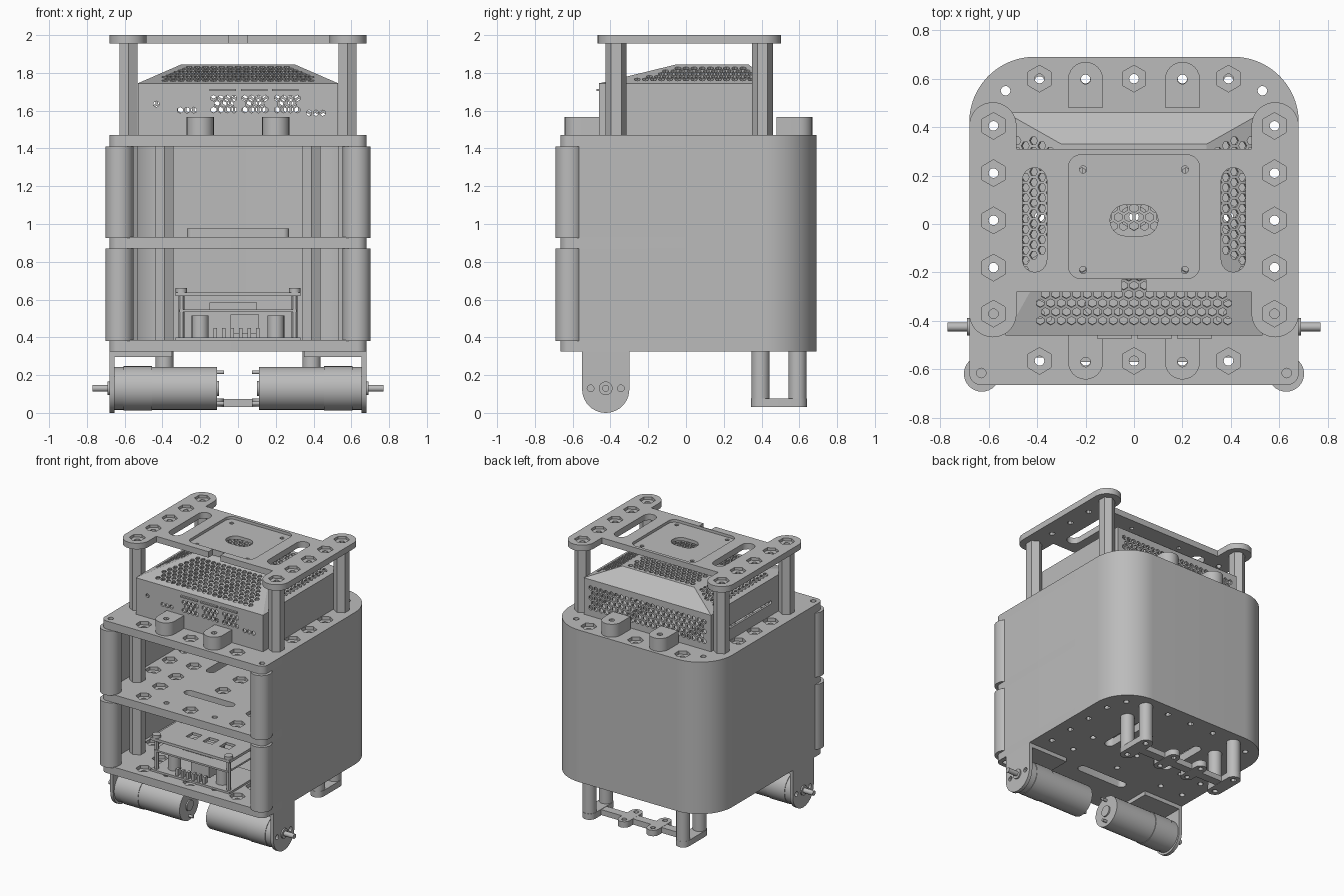
import bpy, bmesh
from math import pi, cos, sin, radians
from mathutils import Matrix, Vector

cube = bpy.data.objects.get("Cube")
if cube:
    bpy.data.objects.remove(cube, do_unlink=True)

grey = bpy.data.materials.new("light_grey")
grey.use_nodes = True
tone = (0.5, 0.5, 0.5, 1)
grey.diffuse_color = tone
for node in grey.node_tree.nodes:
    if node.type == 'BSDF_PRINCIPLED':
        node.inputs["Base Color"].default_value = tone

parts = []
SIDES = (-1, 1)
ALONG_X = Matrix.Rotation(pi / 2, 4, 'Y')   # local z -> x, local x -> -z


# Flat outlines
def arc(x, y, r, a0, a1, n=12):
    return [(x + r * cos(radians(a0 + (a1 - a0) * i / n)),
             y + r * sin(radians(a0 + (a1 - a0) * i / n))) for i in range(n + 1)]


def circle(x, y, r, n=24):
    return arc(x, y, r, 0, 360, n)[:-1]


def hexagon(x, y, r=0.055):
    return arc(x, y, r, 30, 390, 6)[:-1]


def rrect(x0, y0, x1, y1, r):
    return (arc(x1 - r, y0 + r, r, -90, 0) + arc(x1 - r, y1 - r, r, 0, 90) +
            arc(x0 + r, y1 - r, r, 90, 180) + arc(x0 + r, y0 + r, r, 180, 270))


def rect(x0, y0, x1, y1):
    return [(x0, y0), (x1, y0), (x1, y1), (x0, y1)]


def slot_x(x, y, half, r):
    return arc(x + half, y, r, -90, 90) + arc(x - half, y, r, 90, 270)


def slot_y(x, y, half, r):
    return arc(x, y + half, r, 0, 180) + arc(x, y - half, r, 180, 360)


def honeycomb(quad, margin, pitch=0.043, r=0.018):
    """Hexagons that keep a margin inside a convex counter-clockwise outline."""
    pts = [Vector(p) for p in quad]
    x0, x1 = min(p.x for p in pts), max(p.x for p in pts)
    y0, y1 = min(p.y for p in pts), max(p.y for p in pts)
    rise = pitch * 0.866
    rows, cols = int((y1 - y0) / rise / 2) + 1, int((x1 - x0) / pitch / 2) + 1
    found = []
    for j in range(-rows, rows + 1):
        for i in range(-cols, cols + 1):
            c = Vector(((x0 + x1) / 2 + (i + (j % 2) / 2) * pitch, (y0 + y1) / 2 + j * rise))
            edges = zip(pts, pts[1:] + pts[:1])
            if all((b - a).normalized().cross(c - a) > margin for a, b in edges):
                found.append(hexagon(c.x, c.y, r))
    return found


# Solid from an outline (first loop) and its holes (other loops)
def prism(name, loops, z0, z1, matrix=Matrix()):
    curve = bpy.data.curves.new(name, 'CURVE')
    curve.dimensions, curve.fill_mode = '2D', 'BOTH'
    curve.extrude = (z1 - z0) / 2
    for loop in loops:
        spline = curve.splines.new('POLY')
        spline.points.add(len(loop) - 1)
        for point, (x, y) in zip(spline.points, loop):
            point.co = (x, y, 0, 1)
        spline.use_cyclic_u = True
    temp = bpy.data.objects.new(name + "_outline", curve)
    bpy.context.collection.objects.link(temp)
    graph = bpy.context.evaluated_depsgraph_get()
    mesh = bpy.data.meshes.new_from_object(temp.evaluated_get(graph))
    bpy.data.objects.remove(temp, do_unlink=True)
    bpy.data.curves.remove(curve)
    mesh.transform(matrix @ Matrix.Translation((0, 0, (z0 + z1) / 2)))
    bm = bmesh.new()
    bm.from_mesh(mesh)
    bmesh.ops.remove_doubles(bm, verts=bm.verts, dist=0.0002)
    bmesh.ops.recalc_face_normals(bm, faces=bm.faces)
    bm.to_mesh(mesh)
    bm.free()
    mesh.materials.clear()
    mesh.materials.append(grey)
    ob = bpy.data.objects.new(name, mesh)
    bpy.context.collection.objects.link(ob)
    parts.append(ob)


def panel(name, corners, vent=None, holes=(), thick=0.015):
    """Sheet through four corners, counter-clockwise from outside."""
    c = [Vector(p) for p in corners]
    u = (c[1] - c[0]).normalized()
    n = u.cross(c[3] - c[0]).normalized()
    v = n.cross(u)
    frame = Matrix.Translation(c[0]) @ Matrix((u, v, n)).transposed().to_4x4()
    flat = [((p - c[0]).dot(u), (p - c[0]).dot(v)) for p in c]
    loops = [flat] + list(holes)
    if vent:
        loops += honeycomb(flat, vent)
    prism(name, loops, -thick, 0, frame)


def post(name, x, y, z0, z1):
    prism(name, [hexagon(x, y), circle(x, y, 0.02, 12)], z0, z1)


# Three decks: round holes below, hexagonal nut pockets above
STRIP_Y = (0.405, 0.21, 0.015, -0.18, -0.37)
deck = (arc(0.63, -0.615, 0.05, -90, 0) + arc(0.41, 0.42, 0.27, 0, 90, 20) +
        arc(-0.41, 0.42, 0.27, 90, 180, 20) + arc(-0.63, -0.615, 0.05, 180, 270))
nuts = [(s * 0.58, y) for s in SIDES for y in STRIP_Y]
nuts += [(x, y) for x in (-0.39, 0, 0.39) for y in (0.6, -0.565)]
nuts += [(x, y) for x in (-0.39, 0, 0.39) for y in (-0.18, 0.03)] + [(-0.39, -0.37), (0.39, -0.37)]
plain = [(s * x, y) for s in SIDES for x, y in
         ((0.53, 0.55), (0.63, -0.615), (0.2, 0.6), (0.2, -0.565))]
openings = [circle(x, y, 0.02, 12) for x, y in plain]
openings += [slot_x(0, -0.34, 0.17, 0.035)] + [slot_y(s * 0.25, 0.2, 0.16, 0.035) for s in SIDES]
for name, z in (("lower", 0.325), ("middle", 0.87), ("upper", 1.41)):
    prism(name + "_deck_base", [deck] + openings + [circle(x, y, 0.02, 12) for x, y in nuts], z, z + 0.035)
    prism(name + "_deck_top", [deck] + openings + [hexagon(x, y) for x, y in nuts], z + 0.035, z + 0.06)

# Wrap-around shell, front columns and inner posts in both bays
shell = ([(0.68, -0.6)] + arc(0.41, 0.42, 0.27, 0, 90, 20) + arc(-0.41, 0.42, 0.27, 90, 180, 20) +
         [(-0.68, -0.6), (-0.65, -0.6)] + arc(-0.41, 0.42, 0.24, 180, 90, 20) +
         arc(0.41, 0.42, 0.24, 90, 0, 20) + [(0.65, -0.6)])
for name, z0, z1 in (("lower", 0.385, 0.87), ("upper", 0.93, 1.41)):
    prism(name + "_shell", [shell], z0, z1)
    for s in SIDES:
        prism(name + "_front_column", [circle(s * 0.628, -0.618, 0.074, 32)], z0 - 0.005, z1)
        post(name + "_side_post", s * 0.58, -0.37, z0, z1)
        post(name + "_rear_post", s * 0.39, 0.6, z0, z1)

# Handle plate on four posts
right = ([(0.05, -0.23), (0.05, -0.28), (0.485, -0.28)] + arc(0.5825, -0.37, 0.0975, 180, 360, 18) +
         arc(0.5825, 0.405, 0.0975, 0, 180, 18) + [(0.485, 0.31)])
handle = right + [(-x, y) for x, y in reversed(right)]
slots = [slot_y(s * 0.41, 0.017, 0.165, 0.05) for s in SIDES]
strip = [(s * 0.58, y) for s in SIDES for y in STRIP_Y]
small = [circle(s * 0.21, y, 0.015, 12) for s in SIDES for y in (-0.19, 0.225)]
prism("handle_base", [handle, slot_x(0, 0.015, 0.035, 0.064)] + slots + small +
      [circle(x, y, 0.02, 12) for x, y in strip], 1.955, 1.98)
prism("handle_top", [handle, rrect(-0.27, -0.225, 0.27, 0.285, 0.05)] + slots +
      [hexagon(x, y) for x, y in strip], 1.98, 2.0)
for s in SIDES:
    for y in (0.405, -0.37):
        post("handle_post", s * 0.58, y, 1.47, 1.955)
    # Rounded lugs on the upper deck
    for name, y, turn in (("front_lug", -0.57, 180), ("rear_lug", 0.597, 0)):
        inner = -0.46 if turn else 0.48
        lug = arc(s * 0.2, y, 0.072, turn, turn + 180)
        lug += [(lug[-1][0], inner), (lug[0][0], inner)]
        prism(name, [lug, circle(s * 0.2, y, 0.02, 12)], 1.47, 1.567)

# Ventilated computer case
W, D, Z0, Z1, Z2 = 0.53, 0.46, 1.47, 1.745, 1.845
TW, TF, TB = 0.3, -0.05, 0.33
ports = []
for x0, z0, x1, z1 in ((-0.15, 1.57, 0, 1.7), (0.015, 1.57, 0.165, 1.7), (0.18, 1.57, 0.34, 1.7),
                       (-0.36, 1.57, -0.18, 1.635), (0.35, 1.555, 0.475, 1.62), (-0.47, 1.6, -0.395, 1.67)):
    ports += honeycomb(rect(x0 + W, z0 - Z0, x1 + W, z1 - Z0), 0.019, 0.036, 0.016)
panel("case_front", [(-W, -D, Z0), (W, -D, Z0), (W, -D, Z1), (-W, -D, Z1)], holes=ports)
panel("case_back", [(W, D, Z0), (-W, D, Z0), (-W, D, Z1), (W, D, Z1)], vent=0.045)
panel("case_left", [(W, -D, Z0), (W, D, Z0), (W, D, Z1), (W, -D, Z1)])
panel("case_right", [(-W, D, Z0), (-W, -D, Z0), (-W, -D, Z1), (-W, D, Z1)],
      holes=[slot_x(0.46, 0.1, 0.25, 0.012)])
panel("case_front_slope", [(-W, -D, Z1), (W, -D, Z1), (TW, TF, Z2), (-TW, TF, Z2)], vent=0.06)
panel("case_back_slope", [(W, D, Z1), (-W, D, Z1), (-TW, TB, Z2), (TW, TB, Z2)])
panel("case_left_slope", [(W, -D, Z1), (W, D, Z1), (TW, TB, Z2), (TW, TF, Z2)], vent=0.045)
panel("case_right_slope", [(-W, D, Z1), (-W, -D, Z1), (-TW, TF, Z2), (-TW, TB, Z2)], vent=0.045)
panel("case_top", [(-TW, TF, Z2), (TW, TF, Z2), (TW, TB, Z2), (-TW, TB, Z2)], vent=0.04)
for x0 in (-0.15, 0.015, 0.18):
    prism("port_hood", [rect(x0, -0.475, x0 + 0.14, -D)], 1.705, 1.715)

# Low tray on the middle deck
prism("battery_tray", [rrect(-0.27, 0.2, 0.27, 0.55, 0.03)], 0.93, 0.975)

# Stacked circuit boards at the front of the lower bay
prism("board_base", [rect(-0.33, -0.57, 0.33, -0.2)], 0.385, 0.4)
prism("board_middle", [rect(-0.31, -0.56, 0.31, -0.21)], 0.535, 0.548)
prism("board_top", [rect(-0.33, -0.57, 0.33, -0.2)] +
      [rect(x, -0.42, x + 0.08, -0.34) for x in (-0.14, 0.0, 0.14)], 0.618, 0.638)
for s in SIDES:
    for y in (-0.54, -0.23):
        prism("board_post", [circle(s * 0.3, y, 0.016, 12)], 0.385, 0.64)
        prism("board_screw", [circle(s * 0.3, y, 0.03, 16)], 0.638, 0.66)
    prism("capacitor", [circle(s * 0.2, -0.47, 0.045, 20)], 0.4, 0.515)
prism("connector_block", [rect(-0.04, -0.5, 0.11, -0.4)], 0.42, 0.52)
prism("chip_block", [rect(-0.15, -0.45, 0.1, -0.3)], 0.548, 0.585)
for i in range(6):
    prism("header_pin", [rect(-0.13 + i * 0.045, -0.56, -0.11 + i * 0.045, -0.53)], 0.4, 0.45)


# Drive motors with brackets and shafts, lying along x
def spindle(name, s, x0, x1, r, z=0.13, y=-0.425, holes=()):
    prism(name, [circle(-z, y, r, 32)] + list(holes), min(s * x0, s * x1), max(s * x0, s * x1), ALONG_X)


bracket = arc(-0.125, -0.425, 0.125, -90, 90, 20) + [(-0.325, -0.3), (-0.325, -0.55)]
bolts = [circle(-0.13, y, 0.018, 12) for y in (-0.505, -0.345)]
for s in SIDES:
    prism("motor_bracket", [bracket] + bolts, min(s * 0.655, s * 0.68), max(s * 0.655, s * 0.68), ALONG_X)
    prism("bracket_flange", [rect(min(s * 0.35, s * 0.68), -0.55, max(s * 0.35, s * 0.68), -0.3)], 0.295, 0.325)
    spindle("motor_can", s, 0.11, 0.455, 0.114)
    spindle("motor_gearbox", s, 0.455, 0.605, 0.118)
    spindle("motor_nose", s, 0.605, 0.655, 0.114)
    spindle("motor_boss", s, 0.1, 0.11, 0.04)
    spindle("shaft_collar", s, 0.68, 0.69, 0.036)
    spindle("motor_shaft", s, 0.68, 0.77, 0.018)
    for z in (0.05, 0.215):
        spindle("motor_terminal", s, 0.075, 0.11, 0.01, z)
    # Rear support: tubular legs and the ends of the lower link
    ends = (0.395, 0.59)
    for y in ends:
        prism("support_leg", [circle(s * 0.39, y, 0.048), circle(s * 0.39, y, 0.02, 12)], 0.075, 0.325)
    prism("support_foot", [slot_y(s * 0.39, 0.4925, 0.0975, 0.05)] +
          [circle(s * 0.39, y, 0.02, 12) for y in ends], 0.03, 0.075)
    prism("support_lobe", [slot_y(s * 0.12, 0.4925, 0.07, 0.045)] +
          [circle(s * 0.12, y, 0.018, 12) for y in (0.42, 0.565)], 0.03, 0.075)
    prism("support_arm", [rect(s * 0.24 - 0.12, 0.46, s * 0.24 + 0.12, 0.525)], 0.032, 0.073)
prism("support_link", [rect(-0.13, 0.46, 0.13, 0.525)], 0.031, 0.074)

# Smooth round surfaces, crisp edges
bpy.ops.object.select_all(action='DESELECT')
for ob in parts:
    ob.select_set(True)
bpy.context.view_layer.objects.active = parts[0]
bpy.ops.object.shade_smooth_by_angle(angle=radians(30))
